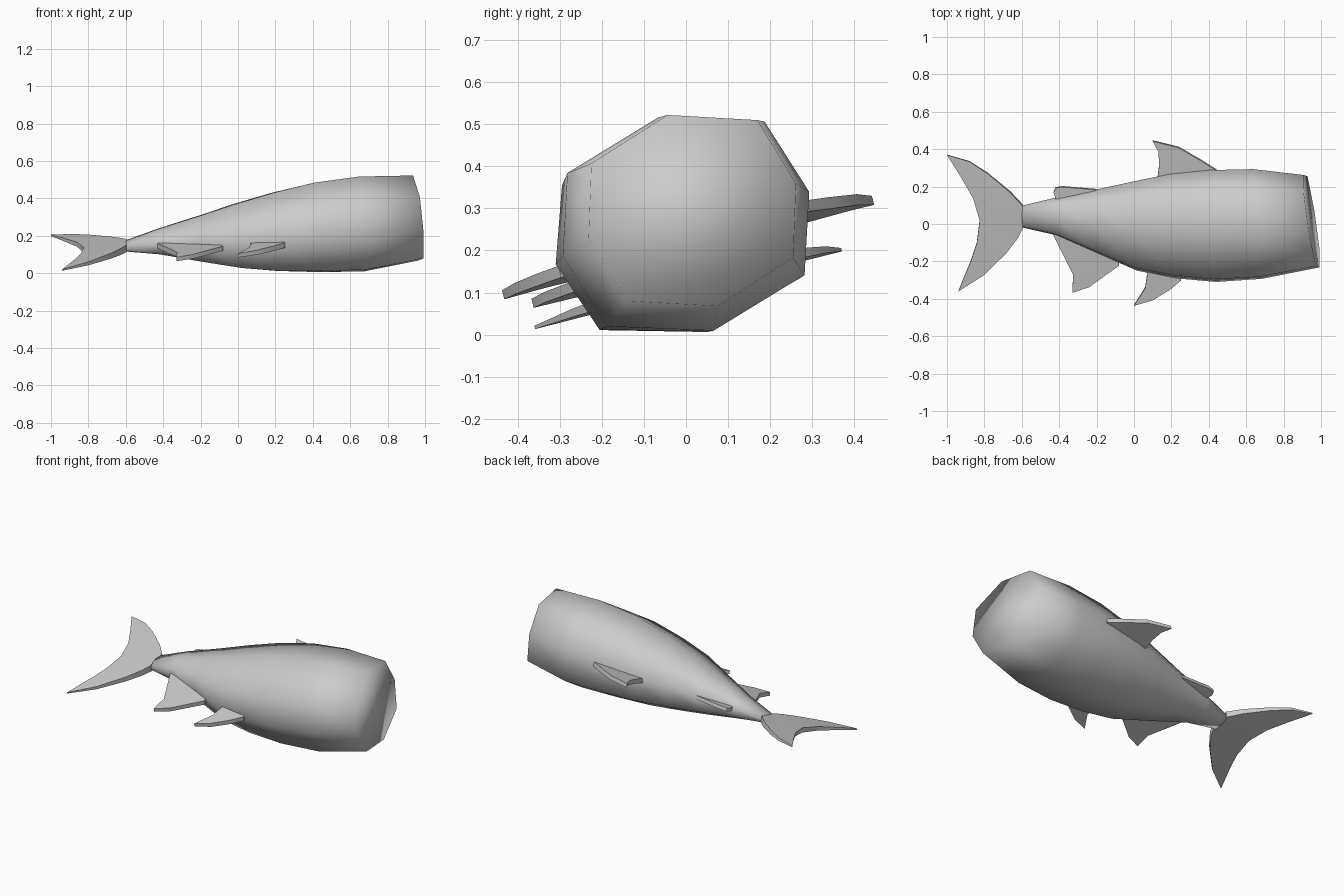
import bpy, bmesh, math
from mathutils import Vector

if "Cube" in bpy.data.objects:
    bpy.data.objects.remove(bpy.data.objects["Cube"])

# The fish lies on its side, rolled about its length
ROLL = math.radians(14.6)
DORSAL = Vector((0, math.cos(ROLL), math.sin(ROLL)))
SIDE = Vector((0, -math.sin(ROLL), math.cos(ROLL)))

# Boxy eight-sided cross-section: (dorsal, side) factors
SECTION = [(1, 0), (.8, .72), (0, 1), (-.8, .72),
           (-1, 0), (-.8, -.72), (0, -1), (.8, -.72)]


def finish(bm, name, angle):
    bmesh.ops.recalc_face_normals(bm, faces=bm.faces)
    mesh = bpy.data.meshes.new(name)
    bm.to_mesh(mesh)
    bm.free()
    obj = bpy.data.objects.new(name, mesh)
    bpy.context.collection.objects.link(obj)
    bpy.ops.object.select_all(action='DESELECT')
    obj.select_set(True)
    bpy.context.view_layer.objects.active = obj
    bpy.ops.object.shade_smooth_by_angle(angle=math.radians(angle))
    return obj


# Body: x, centre y, centre z, half height, half width, lean along height, lean along width
stations = [
    (-.60, .040, .146, .060, .026, 0, 0),
    (-.42, .040, .170, .103, .070, .03, .03),
    (-.20, .012, .184, .176, .126, .05, .05),
    (.00, -.012, .200, .245, .176, .06, .05),
    (.20, -.012, .221, .287, .216, .06, .05),
    (.42, -.011, .245, .309, .247, .06, .05),
    (.66, .000, .263, .303, .262, .08, .05),
    (.95, .015, .295, .255, .235, .16, .06),
]
bm = bmesh.new()
rings = []
for x, y, z, h, w, lean_h, lean_w in stations:
    ring = []
    for d, s in SECTION:
        p = Vector((x - lean_h * d * h - lean_w * s * w, y, z))
        ring.append(bm.verts.new(p + DORSAL * d * h + SIDE * s * w))
    rings.append(ring)
for a, b in zip(rings, rings[1:]):
    for i in range(8):
        j = (i + 1) % 8
        bm.faces.new((a[i], a[j], b[j], b[i]))
bm.faces.new(rings[0])
bm.faces.new(rings[-1])
finish(bm, "body", 100)


# Fins: tapered plates on the middle plane of the fish; outlines start and end at the root
def fin(name, outline, root, tip, base=.158):
    start, end = Vector(outline[0]), Vector(outline[-1])
    mid = (start + end) / 2
    far = max((Vector(p) - mid).length for p in outline)
    bm = bmesh.new()
    sides = []
    for sign in (1, -1):
        loop = []
        for x, y in outline:
            f = (Vector((x, y)) - mid).length / far
            half = root + (tip - root) * f
            z = base + .26 * (y - .04) + .08 * (x + .6)
            loop.append(bm.verts.new(Vector((x, y, z)) + SIDE * sign * half))
        sides.append(loop)
        bm.faces.new(loop)
    n = len(outline)
    for i in range(n):
        j = (i + 1) % n
        bm.faces.new((sides[0][i], sides[0][j], sides[1][j], sides[1][i]))
    bmesh.ops.triangulate(bm, faces=[f for f in bm.faces if len(f.verts) > 4])
    finish(bm, name, 40)


fin("tail_fin", [(-.595, .1), (-.66, .17), (-.78, .27), (-.88, .335), (-1, .37),
                 (-.93, .26), (-.86, .14), (-.825, .02), (-.84, -.1), (-.87, -.19),
                 (-.94, -.36), (-.8, -.27), (-.68, -.15), (-.62, -.07), (-.595, -.02)],
    .022, .004, .148)
fin("front_back_fin", [(.42, .2), (.44, .29), (.36, .34), (.24, .41), (.1, .445),
                       (.13, .39), (.135, .32), (.12, .2)], .018, .011)
fin("rear_back_fin", [(-.22, .1), (-.2, .185), (-.38, .2), (-.42, .195),
                      (-.43, .17), (-.42, .14), (-.4, .1)], .016, .01)
fin("rear_belly_fin", [(-.4, 0), (-.43, -.06), (-.38, -.16), (-.325, -.27), (-.33, -.365),
                       (-.24, -.335), (-.15, -.27), (-.08, -.22), (-.1, -.12)], .018, .011)
fin("front_belly_fin", [(.06, -.2), (.07, -.27), (.06, -.34), (0, -.435), (.1, -.405),
                        (.19, -.35), (.25, -.3), (.22, -.2)], .018, .011, .17)
